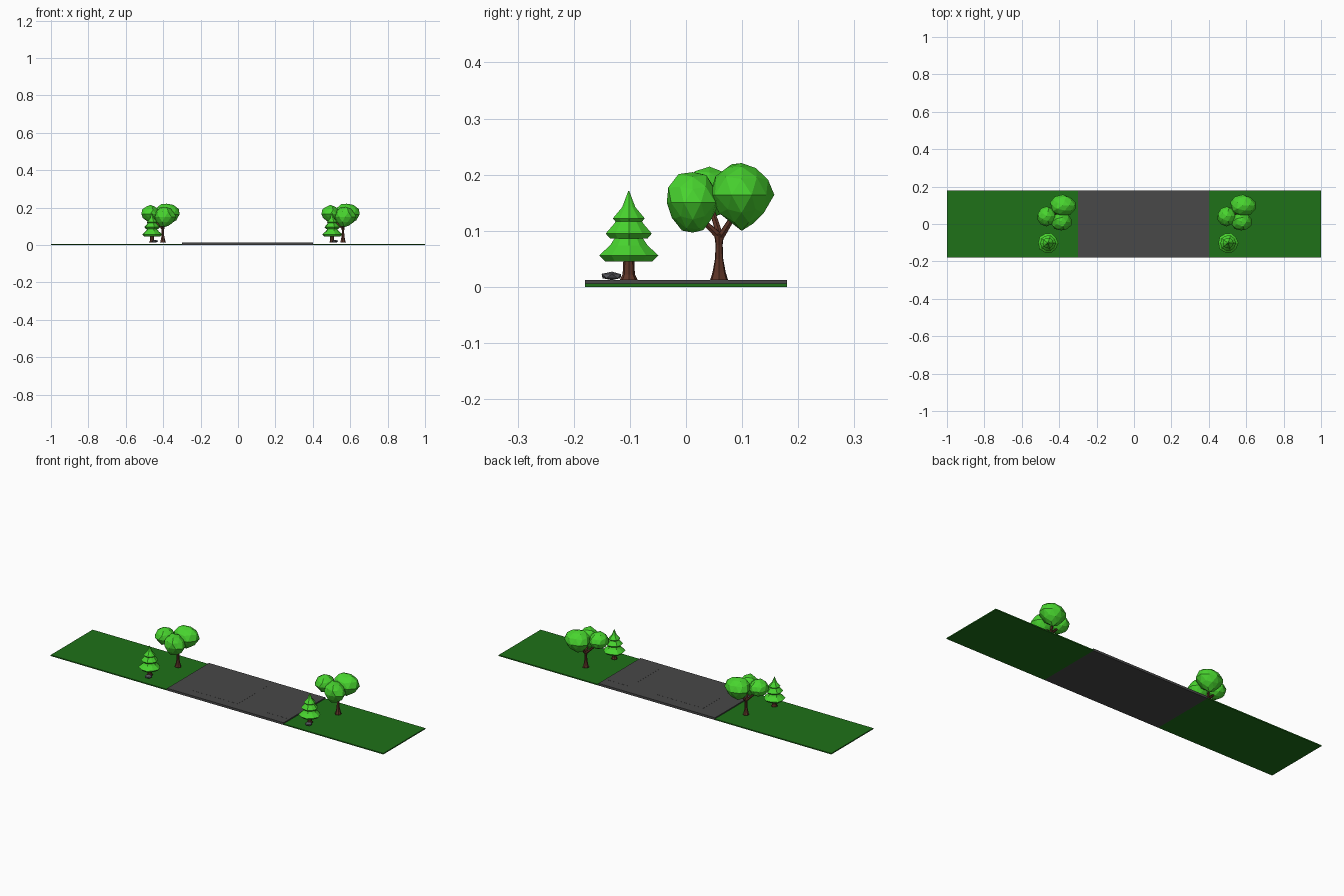
import bpy, bmesh, math, random
from mathutils import Vector

if "Cube" in bpy.data.objects:
    bpy.data.objects.remove(bpy.data.objects["Cube"])

random.seed(4)


def material(name, rgb):
    m = bpy.data.materials.new(name)
    m.diffuse_color = (*rgb, 1)
    m.use_nodes = True
    m.node_tree.nodes["Principled BSDF"].inputs["Base Color"].default_value = m.diffuse_color
    return m


LEAF = material("leaf_green", (0.065, 0.66, 0.028))
GRASS = material("grass_green", (0.013, 0.165, 0.009))
BARK = material("bark_brown", (0.11, 0.035, 0.02))
ROAD = material("asphalt", (0.065, 0.065, 0.065))
STONE = material("stone", (0.1, 0.1, 0.115))
GROUND = 0.012
SPACING = 0.963


def finish(bm, name, mat):
    bmesh.ops.recalc_face_normals(bm, faces=bm.faces)
    mesh = bpy.data.meshes.new(name)
    bm.to_mesh(mesh)
    bm.free()
    mesh.materials.append(mat)
    ob = bpy.data.objects.new(name, mesh)
    bpy.context.collection.objects.link(ob)
    return ob


def box(name, x0, x1, y0, y1, z0, z1, mat):
    bm = bmesh.new()
    bmesh.ops.create_cube(bm, size=1)
    for v in bm.verts:
        v.co = ((x0 + x1) / 2 + v.co.x * (x1 - x0),
                (y0 + y1) / 2 + v.co.y * (y1 - y0),
                (z0 + z1) / 2 + v.co.z * (z1 - z0))
    return finish(bm, name, mat)


def tube(bm, path, sides, wobble=0.0):
    """Skin rings along a path of (centre, radius, axis)."""
    rings = []
    for c, r, axis in path:
        q = Vector((0, 0, 1)).rotation_difference(Vector(axis))
        ring = []
        for i in range(sides):
            a = 2 * math.pi * i / sides
            k = r * (1 + wobble * (-1) ** i)
            ring.append(bm.verts.new(Vector(c) + q @ Vector((k * math.cos(a), k * math.sin(a), 0))))
        rings.append(ring)
    for a, b in zip(rings, rings[1:]):
        for i in range(sides):
            j = (i + 1) % sides
            bm.faces.new((a[i], a[j], b[j], b[i]))
    bm.faces.new(rings[0][::-1])
    bm.faces.new(rings[-1])


def lathe(bm, x, y, profile, sides, wobble=0.0):
    tube(bm, [((x, y, z), r, (0, 0, 1)) for r, z in profile], sides, wobble)


def lump(name, centre, radii, mat, jitter, taper=0.0, level=2):
    """Faceted, irregular ball; taper narrows the lower half."""
    bm = bmesh.new()
    bmesh.ops.create_icosphere(bm, subdivisions=level, radius=1)
    for v in bm.verts:
        p = v.co * (1 + random.uniform(-jitter, jitter))
        s = 1 - taper * max(0.0, -p.z)
        v.co = Vector(centre) + Vector((p.x * radii[0] * s, p.y * radii[1] * s, p.z * radii[2]))
    return finish(bm, name, mat)


# Grass verges and road
box("grass_left", -1, -0.3, -0.18, 0.18, 0, 0.006, GRASS)
box("grass_right", 0.4, 1, -0.18, 0.18, 0, 0.006, GRASS)
box("road", -0.3, 0.4, -0.18, 0.18, 0, GROUND, ROAD)

# Paving panels laid on the road
rows = [(-0.13, -0.045), (-0.045, 0.04), (0.04, 0.122)]
for n, (y0, y1) in enumerate(rows):
    spans = [(-0.19, 0.09)] if n == 1 else [(-0.19, -0.055), (-0.055, 0.09)]
    for x0, x1 in spans + [(0.25, 0.4)]:
        box("paving_panel", x0, x1, y0, y1, GROUND - 0.002, GROUND + 0.0004, ROAD)

parts = []

# Pine: flared trunk and three skirted tiers
px, py = -0.46, -0.102
bm = bmesh.new()
lathe(bm, px, py, [(0.016, GROUND), (0.011, 0.022), (0.009, 0.06)], 8)
parts.append(finish(bm, "pine_trunk", BARK))
tiers = [
    [(0.012, 0.05), (0.043, 0.045), (0.054, 0.056), (0.034, 0.074), (0.018, 0.098)],
    [(0.010, 0.09), (0.034, 0.086), (0.042, 0.095), (0.027, 0.112), (0.013, 0.132)],
    [(0.008, 0.122), (0.024, 0.116), (0.029, 0.122), (0.012, 0.142), (0.0008, 0.171)],
]
bm = bmesh.new()
for t in tiers:
    lathe(bm, px, py, t, 10, 0.03)
parts.append(finish(bm, "pine_foliage", LEAF))

# Stone at the foot of the pine
parts.append(lump("stone", (-0.445, -0.132, 0.019), (0.02, 0.02, 0.0085), STONE, 0.1, level=1))
for v in parts[-1].data.vertices:
    v.co.z = max(v.co.z, GROUND)

# Broadleaf tree: trunk, branches and three crowns
crowns = [
    ((-0.468, 0.042, 0.166), (0.049, 0.052, 0.046)),
    ((-0.381, 0.099, 0.164), (0.068, 0.055, 0.060)),
    ((-0.390, 0.012, 0.150), (0.058, 0.048, 0.057)),
]
fork = Vector((-0.402, 0.061, 0.088))
bm = bmesh.new()
lathe(bm, -0.402, 0.059, [(0.0165, GROUND), (0.012, 0.026), (0.0075, 0.05),
                          (0.0065, 0.075), (0.009, 0.094)], 7)
for c, r in crowns:
    end = Vector(c) - Vector((0, 0, 0.015))
    d = end - fork
    tube(bm, [(fork, 0.007, d), (fork + d * 0.5, 0.0055, d), (end, 0.004, d)], 6)
parts.append(finish(bm, "broadleaf_trunk", BARK))
for c, r in crowns:
    parts.append(lump("broadleaf_crown", c, r, LEAF, 0.07, 0.25))

# Repeat the tree group on the right verge
for ob in parts:
    twin = ob.copy()
    twin.name = ob.name + "_right"
    twin.location.x += SPACING
    bpy.context.collection.objects.link(twin)
